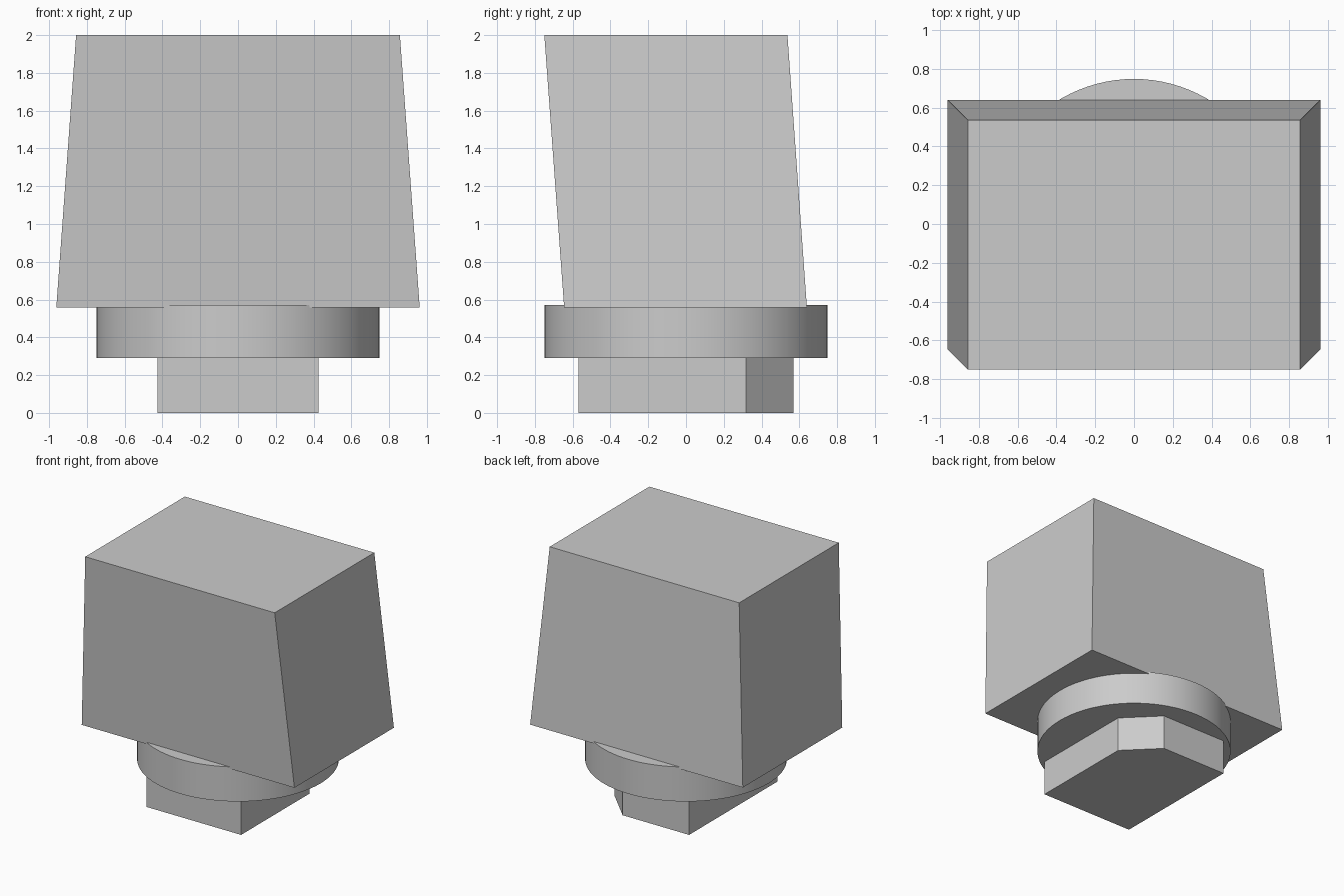
import bpy
import bmesh

if "Cube" in bpy.data.objects:
    bpy.data.objects.remove(bpy.data.objects["Cube"])

grey = bpy.data.materials.new("plain grey")
grey.use_nodes = True
colour = (0.6, 0.6, 0.6, 1)
grey.diffuse_color = colour
grey.node_tree.nodes["Principled BSDF"].inputs["Base Color"].default_value = colour


def prism(name, lower, upper, z_low, z_high):
    """Closed solid joining two matching outlines at two heights."""
    bm = bmesh.new()
    low = [bm.verts.new((x, y, z_low)) for x, y in lower]
    high = [bm.verts.new((x, y, z_high)) for x, y in upper]
    bm.faces.new(low[::-1])
    bm.faces.new(high)
    for i in range(len(low)):
        j = (i + 1) % len(low)
        bm.faces.new((low[i], low[j], high[j], high[i]))
    bmesh.ops.recalc_face_normals(bm, faces=bm.faces)
    mesh = bpy.data.meshes.new(name)
    bm.to_mesh(mesh)
    bm.free()
    mesh.materials.append(grey)
    obj = bpy.data.objects.new(name, mesh)
    bpy.context.collection.objects.link(obj)
    return obj


def rectangle(half_x, y_front, y_back):
    return [(-half_x, y_front), (half_x, y_front), (half_x, y_back), (-half_x, y_back)]


# Tapered block leaning towards the front
prism("body", rectangle(0.962, -0.645, 0.64), rectangle(0.857, -0.75, 0.537), 0.557, 2.0)

# Round collar, smooth around its side
bpy.ops.mesh.primitive_cylinder_add(vertices=96, radius=0.748, depth=0.282, location=(0, 0, 0.431))
collar = bpy.context.object
collar.name = "collar"
collar.data.materials.append(grey)
bpy.ops.object.shade_smooth_by_angle()

# Keyed plug with its left back corner cut off
half_x, half_y, cut = 0.427, 0.57, 0.253
outline = [(-half_x, -half_y), (half_x, -half_y), (half_x, half_y - cut),
           (half_x - cut, half_y), (-half_x, half_y)]
prism("plug", outline, outline, 0.0, 0.29)
